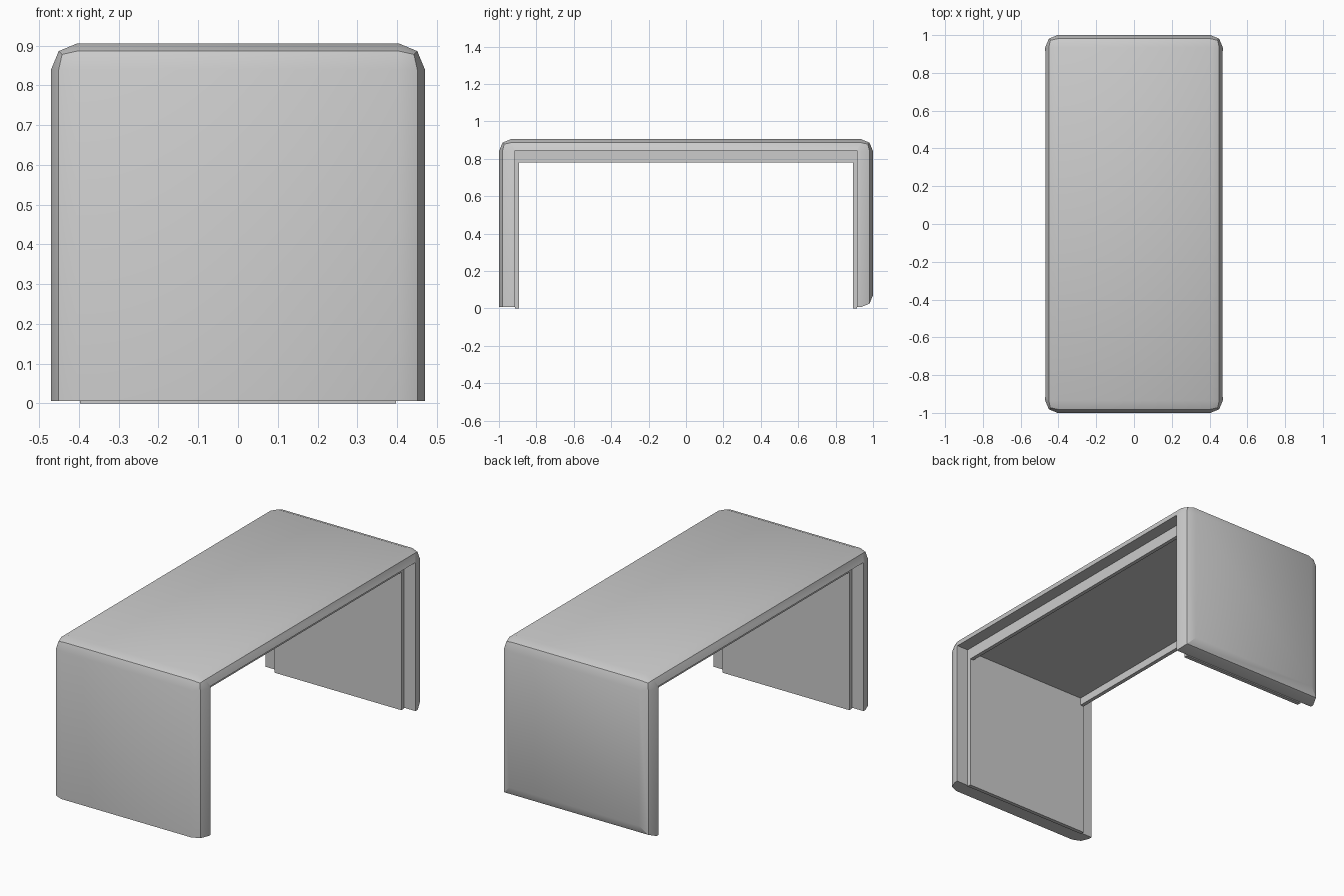
import bpy, bmesh, math

if "Cube" in bpy.data.objects:
    bpy.data.objects.remove(bpy.data.objects["Cube"])

W, L, H = 0.47, 1.0, 0.905      # half width, half length, height
BASE, IN_Y, IN_Z = 0.006, 0.915, 0.845   # shell bottom and inner opening


def box(name, lo, hi, bevel=0.0, segments=2, keep=None):
    """Box between two corners, optionally bevelling edges accepted by keep()."""
    bm = bmesh.new()
    bmesh.ops.create_cube(bm, size=1)
    for v in bm.verts:
        for i in range(3):
            v.co[i] = hi[i] if v.co[i] > 0 else lo[i]
    if bevel:
        edges = [e for e in bm.edges
                 if keep is None or keep((e.verts[0].co + e.verts[1].co) / 2)]
        bmesh.ops.bevel(bm, geom=edges, offset=bevel, segments=segments,
                        profile=0.5, affect='EDGES', clamp_overlap=True)
    bmesh.ops.recalc_face_normals(bm, faces=bm.faces)
    me = bpy.data.meshes.new(name)
    bm.to_mesh(me)
    bm.free()
    ob = bpy.data.objects.new(name, me)
    bpy.context.collection.objects.link(ob)
    return ob


def smooth(ob):
    bpy.ops.object.select_all(action='DESELECT')
    ob.select_set(True)
    bpy.context.view_layer.objects.active = ob
    bpy.ops.object.shade_smooth_by_angle(angle=math.radians(30))


# Outer shell: rounded block, only the back bottom edge is rounded below
shell = box("outer_shell", (-W, -L, BASE), (W, L, H), 0.065, 2,
            lambda m: m.z > BASE + 0.01 or m.y > L - 0.01)

# Opening under the top, cut right through
cutter = box("opening_cutter", (-1, -IN_Y, -0.2), (1, IN_Y, IN_Z))
cutter.hide_render = True
mod = shell.modifiers.new("opening", 'BOOLEAN')
mod.operation = 'DIFFERENCE'
mod.solver = 'EXACT'
mod.object = cutter
bpy.context.view_layer.objects.active = shell
bpy.ops.object.modifier_apply(modifier=mod.name)
bpy.data.objects.remove(cutter)
smooth(shell)

# Narrower inner lining: leg panels, top panel and side rails
LX, LY, T = 0.397, 0.893, 0.022
for side, s in (("front", -1), ("back", 1)):
    ys = sorted((s * LY, s * IN_Y))
    box(side + "_leg_lining", (-LX, ys[0], 0), (LX, ys[1], IN_Z))
box("top_lining", (-LX, -LY, IN_Z - T), (LX, LY, IN_Z))
for side, s in (("left", -1), ("right", 1)):
    xs = sorted((s * (LX - T), s * LX))
    box(side + "_rail", (xs[0], -LY, 0.78), (xs[1], LY, IN_Z - T))
